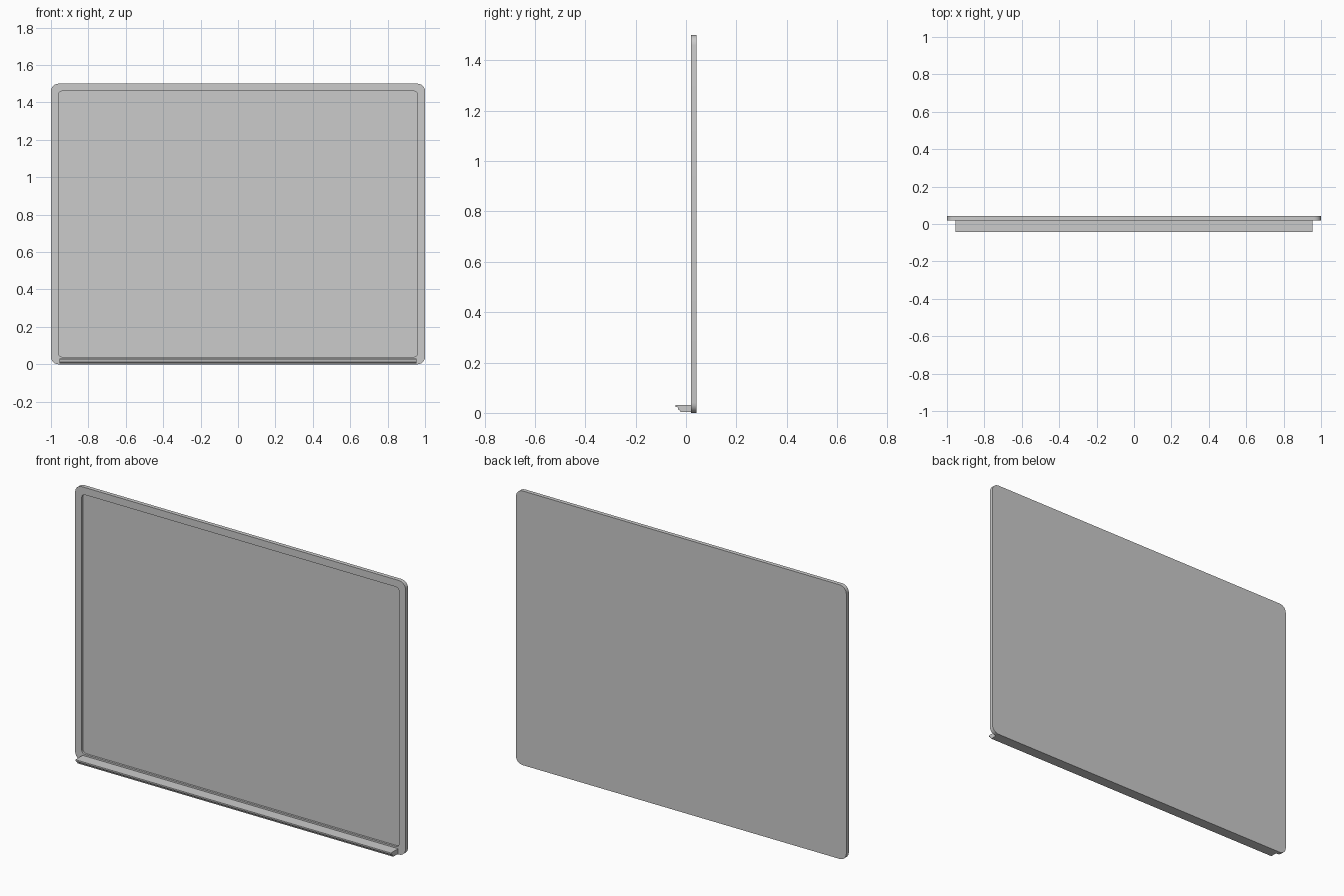
import bpy, bmesh, math

if "Cube" in bpy.data.objects:
    bpy.data.objects.remove(bpy.data.objects["Cube"])

FRONT, BACK, RECESS = 0.02, 0.042, 0.031


def rounded_rect(x, z0, z1, r, n=6):
    pts = []
    for k, (cx, cz) in enumerate([(x - r, z1 - r), (r - x, z1 - r), (r - x, z0 + r), (x - r, z0 + r)]):
        for i in range(n + 1):
            a = math.pi / 2 * (k + i / n)
            pts.append((cx + r * math.cos(a), cz + r * math.sin(a)))
    return pts


def finish(name, bm):
    bmesh.ops.recalc_face_normals(bm, faces=bm.faces)
    mesh = bpy.data.meshes.new(name)
    bm.to_mesh(mesh)
    bm.free()
    ob = bpy.data.objects.new(name, mesh)
    bpy.context.collection.objects.link(ob)
    bpy.context.view_layer.objects.active = ob
    ob.select_set(True)
    bpy.ops.object.shade_smooth_by_angle(angle=math.radians(30))
    ob.select_set(False)
    return ob


# Framed board: loops from the back face, round the rim, into the recessed writing surface
outer = rounded_rect(1.0, 0.0, 1.5, 0.04)
inner = rounded_rect(0.96, 0.04, 1.46, 0.018)
bm = bmesh.new()
loops = [[bm.verts.new((x, y, z)) for x, z in pts]
         for pts, y in [(outer, BACK), (outer, FRONT), (inner, FRONT), (inner, RECESS)]]
for a, b in zip(loops, loops[1:]):
    for i in range(len(a)):
        j = (i + 1) % len(a)
        bm.faces.new((a[i], a[j], b[j], b[i]))
bm.faces.new(loops[0])
bm.faces.new(loops[-1])
finish("framed_board", bm)

# Pen tray: stepped cross-section (y, z) extruded along x
profile = [(FRONT, 0.031), (-0.042, 0.031), (-0.042, 0.023), (-0.033, 0.023),
           (-0.031, 0.013), (-0.024, 0.010), (-0.022, 0.003), (FRONT, 0.003)]
bm = bmesh.new()
face = bm.faces.new([bm.verts.new((-0.955, y, z)) for y, z in profile])
ext = bmesh.ops.extrude_face_region(bm, geom=[face], use_keep_orig=True)
verts = [g for g in ext["geom"] if isinstance(g, bmesh.types.BMVert)]
bmesh.ops.translate(bm, verts=verts, vec=(1.91, 0, 0))
finish("pen_tray", bm)
